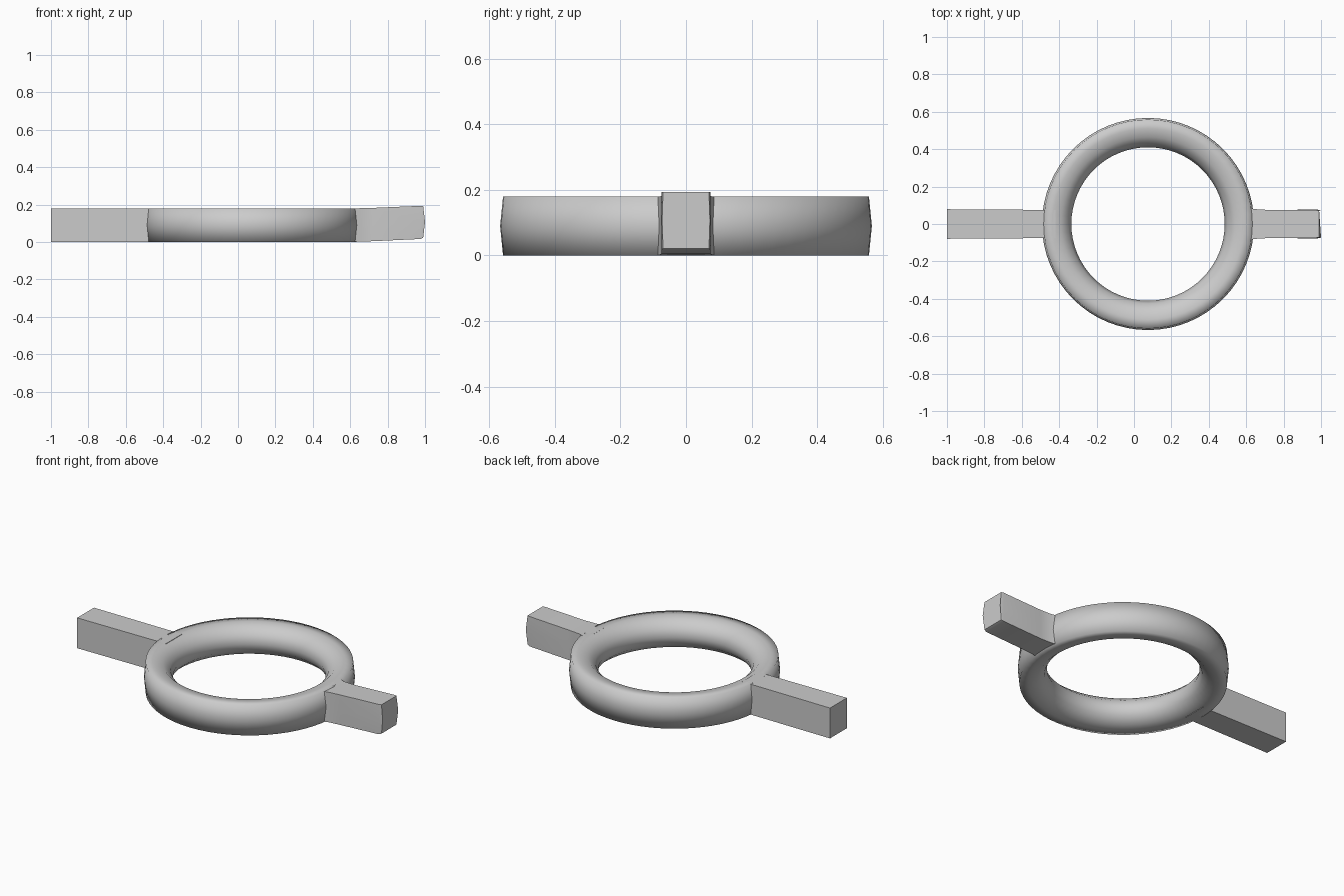
import bpy, bmesh, math

if "Cube" in bpy.data.objects:
    bpy.data.objects.remove(bpy.data.objects["Cube"])

gray = bpy.data.materials.new("light_gray")
gray.diffuse_color = (0.6, 0.6, 0.6, 1)
gray.use_nodes = True
gray.node_tree.nodes["Principled BSDF"].inputs["Base Color"].default_value = gray.diffuse_color


def finish(name, bm, angle):
    bmesh.ops.recalc_face_normals(bm, faces=bm.faces)
    me = bpy.data.meshes.new(name)
    bm.to_mesh(me)
    bm.free()
    ob = bpy.data.objects.new(name, me)
    bpy.context.collection.objects.link(ob)
    me.materials.append(gray)
    bpy.ops.object.select_all(action='DESELECT')
    ob.select_set(True)
    bpy.context.view_layer.objects.active = ob
    bpy.ops.object.shade_smooth_by_angle(angle=math.radians(angle))
    return ob


def loft(bm, rings, closed):
    """Skin a list of point loops; close the loft or cap its ends."""
    vs = [[bm.verts.new(p) for p in r] for r in rings]
    n, m = len(vs), len(vs[0])
    for i in range(n if closed else n - 1):
        a, b = vs[i], vs[(i + 1) % n]
        for j in range(m):
            k = (j + 1) % m
            bm.faces.new((a[j], a[k], b[k], b[j]))
    if not closed:
        bm.faces.new(vs[0])
        bm.faces.new(vs[-1])


# Ring: rounded inside, nearly upright outside
CX = 0.075
profile = [(0.558, 0), (0.567, 0.09), (0.558, 0.18), (0.51, 0.18),
           (0.465, 0.172), (0.425, 0.135), (0.41, 0.09),
           (0.425, 0.045), (0.465, 0.008), (0.51, 0)]
N = 64
rings = []
for i in range(N):
    a = 2 * math.pi * i / N
    rings.append([(CX + r * math.cos(a), r * math.sin(a), z) for r, z in profile])
bm = bmesh.new()
loft(bm, rings, True)
finish("ring", bm, 100)


def section(x, w, z0, z1, bulge=0.0, nose=0.0):
    zm = (z0 + z1) / 2
    return [(x, -w, z0), (x, w, z0), (x + nose, w + bulge, zm),
            (x, w, z1), (x, -w, z1), (x + nose, -w - bulge, zm)]


# Long straight bar on the left
bm = bmesh.new()
loft(bm, [section(-1.0, 0.079, 0, 0.18), section(-0.42, 0.075, 0, 0.18)], False)
finish("long_bar", bm, 40)

# Short bar on the right, lifting slightly and flaring into the ring
bm = bmesh.new()
loft(bm, [section(0.58, 0.105, 0, 0.18),
          section(0.64, 0.08, 0.002, 0.18),
          section(0.72, 0.075, 0.004, 0.182),
          section(0.975, 0.074, 0.016, 0.193, 0.003, 0.004),
          section(0.99, 0.07, 0.022, 0.193, 0.003, 0.01)], False)
finish("short_bar", bm, 60)
